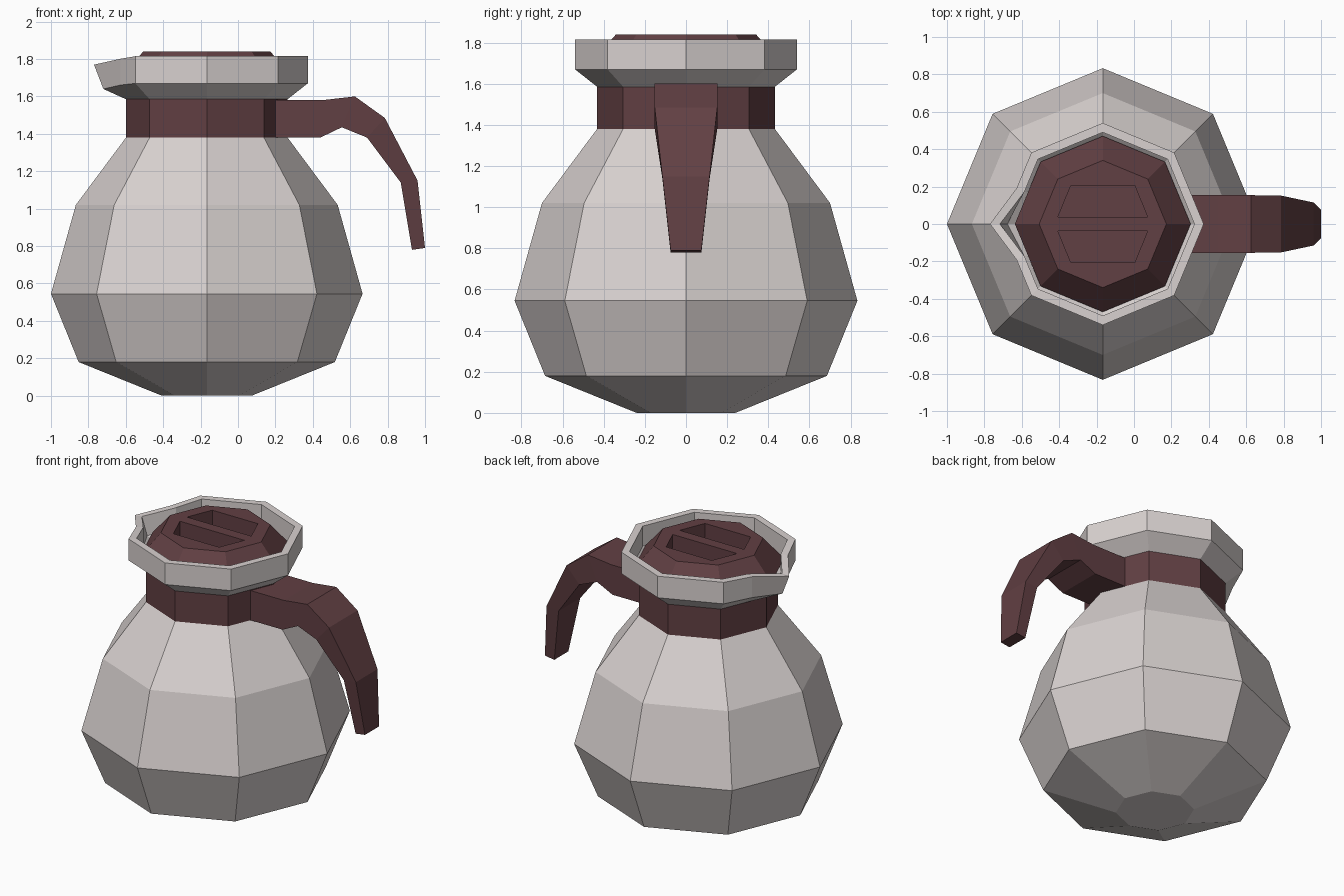
import bpy, bmesh
from math import cos, sin, pi

CX = -0.167   # axis of the pot, offset so pot and handle are centred together
SIDES = 8

old = bpy.data.objects.get("Cube")
if old:
    bpy.data.objects.remove(old, do_unlink=True)


def material(name, rgb):
    m = bpy.data.materials.new(name)
    m.use_nodes = True
    m.diffuse_color = (*rgb, 1)
    m.node_tree.nodes["Principled BSDF"].inputs["Base Color"].default_value = (*rgb, 1)
    return m


pale = material("pale_grey", (0.69, 0.64, 0.63))
maroon = material("dark_maroon", (0.12, 0.05, 0.056))


def loft(name, sections, mat, closed=False):
    """Bridge equal-sized point loops; cap the ends, or join last to first."""
    bm = bmesh.new()
    rings = [[bm.verts.new(p) for p in s] for s in sections]
    pairs = list(zip(rings, rings[1:]))
    if closed:
        pairs.append((rings[-1], rings[0]))
    else:
        bm.faces.new(rings[0])
        bm.faces.new(rings[-1])
    n = len(rings[0])
    for a, b in pairs:
        for i in range(n):
            j = (i + 1) % n
            bm.faces.new((a[i], a[j], b[j], b[i]))
    bmesh.ops.recalc_face_normals(bm, faces=bm.faces)
    me = bpy.data.meshes.new(name)
    bm.to_mesh(me)
    bm.free()
    me.materials.append(mat)
    ob = bpy.data.objects.new(name, me)
    bpy.context.collection.objects.link(ob)
    return ob


def polar(r, angle, z):
    return (CX + r * cos(angle), r * sin(angle), z)


def octagon(r, z):
    return [polar(r, 2 * pi * i / SIDES, z) for i in range(SIDES)]


# Faceted pot and neck collar
loft("pot_body", [octagon(r, z) for r, z in
     [(0.24, 0), (0.685, 0.18), (0.833, 0.545), (0.70, 1.02), (0.432, 1.38)]], pale)
loft("neck_collar", [octagon(0.432, z) for z in (1.38, 1.585)], maroon)


# Flared hollow rim, with the left corner pulled out into a spout
def rim_ring(r, z, tip_r, tip_z):
    pts = octagon(r, z)
    pts[4] = polar(tip_r, pi, tip_z)
    mid_z = z + (tip_z - z) * 0.3
    mids = [polar(r * cos(pi / SIDES), pi + s * pi / SIDES, mid_z) for s in (-1, 1)]
    return pts[:4] + [mids[0], pts[4], mids[1]] + pts[5:]


loft("spouted_rim", [rim_ring(*p) for p in [
    (0.432, 1.585, 0.432, 1.585),
    (0.54, 1.67, 0.553, 1.64),
    (0.54, 1.815, 0.603, 1.77),
    (0.49, 1.815, 0.55, 1.775),
    (0.49, 1.68, 0.51, 1.655),
    (0.40, 1.60, 0.40, 1.60)]], pale, closed=True)

# Lid with two finger recesses either side of a grip bar
lid = loft("lid", [octagon(r, z) for r, z in
           [(0.40, 1.60), (0.47, 1.69), (0.34, 1.84)]], maroon)
for side in (-1, 1):
    outline = [(-0.24, 0.037), (0.24, 0.037), (0.17, 0.207), (-0.17, 0.207)]
    cutter = loft("recess_cutter", [[(CX + x, side * y, z) for x, y in outline]
                                    for z in (1.74, 1.9)], maroon)
    cutter.hide_render = True
    mod = lid.modifiers.new("recess", "BOOLEAN")
    mod.operation = "DIFFERENCE"
    mod.solver = "EXACT"
    mod.object = cutter
    bpy.context.view_layer.objects.active = lid
    bpy.ops.object.modifier_apply(modifier=mod.name)
    bpy.data.objects.remove(cutter, do_unlink=True)

# Tapering handle: outer point, inner point, half width
stations = [((0.15, 1.58), (0.15, 1.38), 0.154),
            ((0.45, 1.58), (0.44, 1.38), 0.154),
            ((0.625, 1.60), (0.555, 1.435), 0.154),
            ((0.785, 1.485), (0.69, 1.38), 0.152),
            ((0.96, 1.15), (0.87, 1.14), 0.115),
            ((1.0, 0.79), (0.93, 0.78), 0.075)]
loft("handle", [[(ox, -w, oz), (ox, w, oz), (ix, w, iz), (ix, -w, iz)]
                for (ox, oz), (ix, iz), w in stations], maroon)
